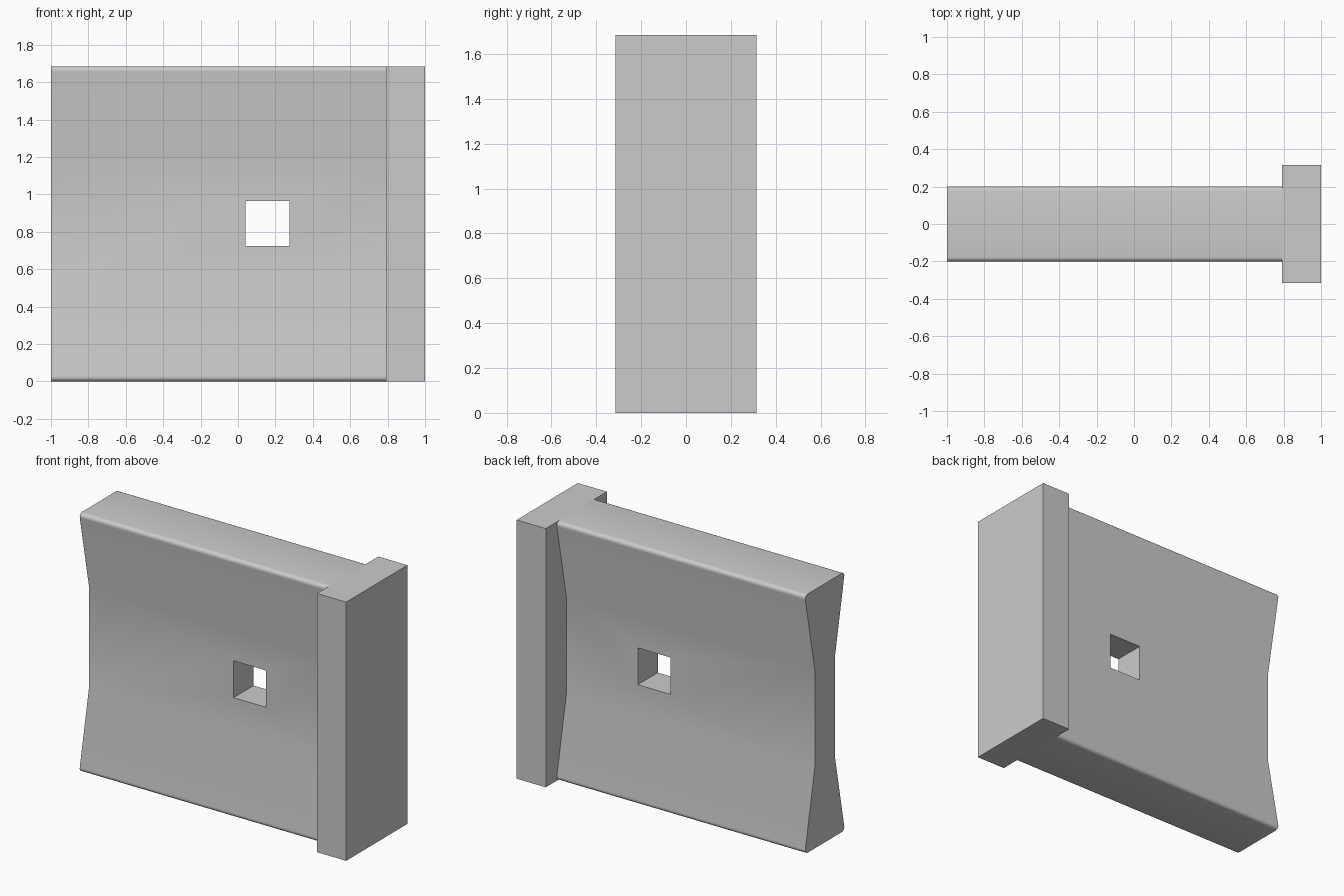
import bpy, bmesh, math

HEIGHT = 1.685
CAP_X = 0.79

old = bpy.data.objects.get("Cube")
if old:
    bpy.data.objects.remove(old, do_unlink=True)

grey = bpy.data.materials.new("plain_grey")
grey.use_nodes = True
colour = (0.6, 0.6, 0.6, 1)
grey.diffuse_color = colour
grey.node_tree.nodes["Principled BSDF"].inputs["Base Color"].default_value = colour


def add_object(name, bm):
    bmesh.ops.recalc_face_normals(bm, faces=bm.faces[:])
    mesh = bpy.data.meshes.new(name)
    bm.to_mesh(mesh)
    bm.free()
    mesh.materials.append(grey)
    obj = bpy.data.objects.new(name, mesh)
    bpy.context.collection.objects.link(obj)
    return obj


def box(name, x0, x1, half_y, z0, z1):
    bm = bmesh.new()
    bmesh.ops.create_cube(bm, size=1)
    for v in bm.verts:
        v.co.x = x0 + (v.co.x + 0.5) * (x1 - x0)
        v.co.y *= 2 * half_y
        v.co.z = z0 + (v.co.z + 0.5) * (z1 - z0)
    return add_object(name, bm)


# Waisted panel: mirrored profile swept along x
side = [(0.206, 0), (0.103, 0.525), (0.103, 1.16), (0.206, HEIGHT)]
profile = side + [(-y, z) for y, z in reversed(side)]
bm = bmesh.new()
face = bm.faces.new([bm.verts.new((-1, y, z)) for y, z in profile])
swept = bmesh.ops.extrude_face_region(bm, geom=[face], use_keep_orig=True)
bmesh.ops.translate(bm, vec=(1 + CAP_X, 0, 0),
                    verts=[g for g in swept["geom"] if isinstance(g, bmesh.types.BMVert)])

# Rounded lips along the four outer edges
lips = [e for e in bm.edges
        if abs(e.verts[0].co.x - e.verts[1].co.x) > 1 and abs(e.verts[0].co.y) > 0.2]
bmesh.ops.bevel(bm, geom=lips, offset=0.03, segments=5, profile=0.5, affect='EDGES')
panel = add_object("waisted_panel", bm)

# Square through hole
cutter = box("hole_cutter", 0.04, 0.275, 0.5, 0.725, 0.965)
cutter.hide_render = True
cut = panel.modifiers.new("square_hole", 'BOOLEAN')
cut.operation = 'DIFFERENCE'
cut.solver = 'EXACT'
cut.object = cutter
bpy.ops.object.select_all(action='DESELECT')
panel.select_set(True)
bpy.context.view_layer.objects.active = panel
bpy.ops.object.modifier_apply(modifier=cut.name)
bpy.data.objects.remove(cutter, do_unlink=True)
bpy.ops.object.shade_smooth_by_angle(angle=math.radians(30))

# Wide flat end block
box("end_block", CAP_X, 1, 0.315, 0, HEIGHT)
